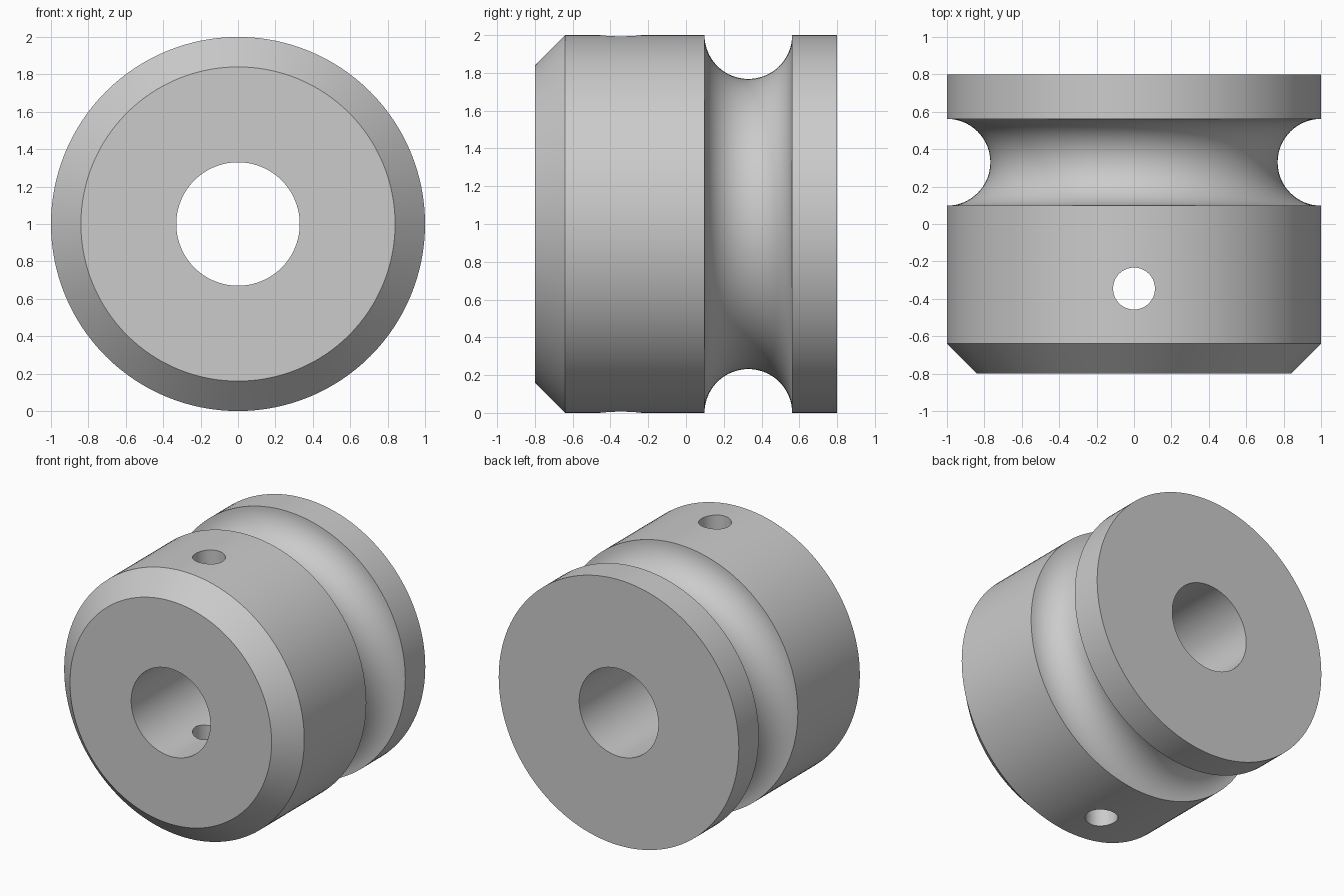
import bpy, bmesh
from math import sin, cos, pi, radians
from mathutils import Vector

cube = bpy.data.objects.get("Cube")
if cube:
    bpy.data.objects.remove(cube, do_unlink=True)

RADIUS, HALF, BORE, CHAMFER = 1.0, 0.8, 0.33, 0.16
GROOVE_Y, GROOVE_R = 0.33, 0.232
HOLE_Y, HOLE_R = -0.345, 0.112
SEGMENTS, ARC = 128, 32

grey = bpy.data.materials.new("plain_grey")
grey.use_nodes = True
colour = (0.6, 0.6, 0.6, 1)
grey.diffuse_color = colour
grey.node_tree.nodes["Principled BSDF"].inputs["Base Color"].default_value = colour


def make_object(name, bm):
    bmesh.ops.recalc_face_normals(bm, faces=bm.faces)
    mesh = bpy.data.meshes.new(name)
    bm.to_mesh(mesh)
    bm.free()
    mesh.materials.append(grey)
    obj = bpy.data.objects.new(name, mesh)
    bpy.context.collection.objects.link(obj)
    return obj


# Grooved collar: closed (radius, y) profile spun about the bore axis
profile = [(BORE, -HALF), (RADIUS - CHAMFER, -HALF), (RADIUS, -HALF + CHAMFER)]
for i in range(ARC + 1):
    a = pi * i / ARC
    profile.append((RADIUS - GROOVE_R * sin(a), GROOVE_Y - GROOVE_R * cos(a)))
profile += [(RADIUS, HALF), (BORE, HALF)]

bm = bmesh.new()
verts = [bm.verts.new((0, y, r)) for r, y in profile]
edges = [bm.edges.new((v, verts[(i + 1) % len(verts)])) for i, v in enumerate(verts)]
bmesh.ops.spin(bm, geom=verts + edges, cent=(0, 0, 0), axis=(0, 1, 0),
               angle=2 * pi, steps=SEGMENTS)
bmesh.ops.remove_doubles(bm, verts=bm.verts, dist=0.0001)
bmesh.ops.translate(bm, verts=bm.verts, vec=Vector((0, 0, RADIUS)))
collar = make_object("grooved_collar", bm)

# Vertical pin hole through both walls
bm = bmesh.new()
bmesh.ops.create_cone(bm, cap_ends=True, segments=64, radius1=HOLE_R,
                      radius2=HOLE_R, depth=3)
bmesh.ops.translate(bm, verts=bm.verts, vec=Vector((0, HOLE_Y, RADIUS)))
cutter = make_object("pin_hole_cutter", bm)
cutter.hide_render = True

cut = collar.modifiers.new("pin_hole", 'BOOLEAN')
cut.operation = 'DIFFERENCE'
cut.solver = 'EXACT'
cut.object = cutter

bpy.ops.object.select_all(action='DESELECT')
collar.select_set(True)
bpy.context.view_layer.objects.active = collar
bpy.ops.object.modifier_apply(modifier=cut.name)
bpy.data.objects.remove(cutter, do_unlink=True)

# Smooth curved walls, crisp rims
bpy.ops.object.shade_smooth_by_angle(angle=radians(30))
